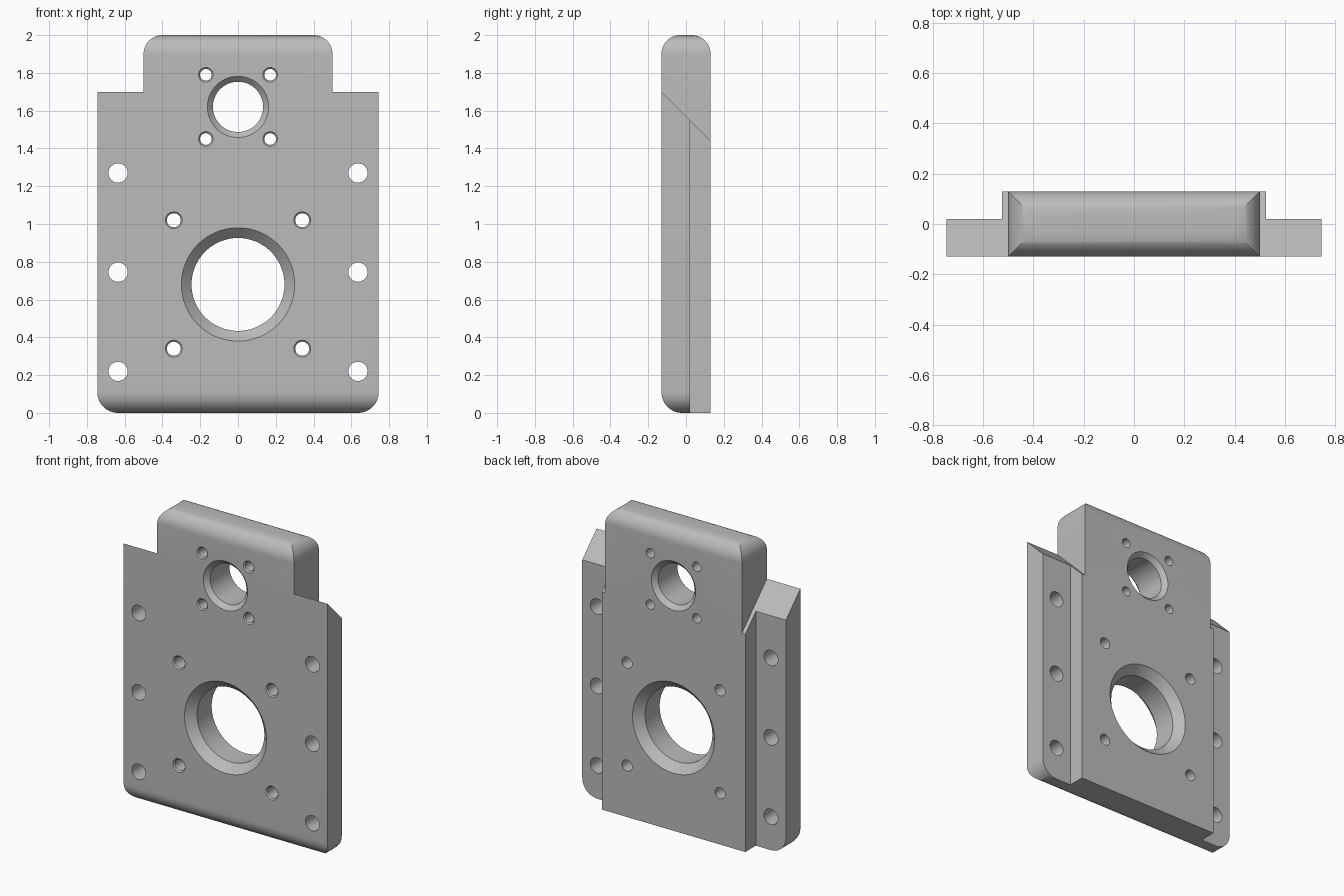
import bpy, bmesh, math
from mathutils import Matrix

cube = bpy.data.objects.get("Cube")
if cube:
    bpy.data.objects.remove(cube, do_unlink=True)

W, T, H = 0.745, 0.13, 2.0      # half width, half thickness, height
TAB, CORE, STEP = 0.5, 0.525, 0.02

steel = bpy.data.materials.new("plain_grey")
steel.use_nodes = True
grey = (0.5, 0.5, 0.5, 1)
steel.diffuse_color = grey
steel.node_tree.nodes["Principled BSDF"].inputs["Base Color"].default_value = grey


def make(name, bm):
    bmesh.ops.recalc_face_normals(bm, faces=bm.faces)
    mesh = bpy.data.meshes.new(name)
    bm.to_mesh(mesh)
    bm.free()
    mesh.materials.append(steel)
    obj = bpy.data.objects.new(name, mesh)
    bpy.context.collection.objects.link(obj)
    return obj


def prism(name, yz, x0, x1):
    """Extrude a side profile along x."""
    bm = bmesh.new()
    face = bm.faces.new([bm.verts.new((x0, y, z)) for y, z in yz])
    new = bmesh.ops.extrude_face_region(bm, geom=[face])["geom"]
    bmesh.ops.translate(bm, vec=(x1 - x0, 0, 0),
                        verts=[v for v in new if isinstance(v, bmesh.types.BMVert)])
    return make(name, bm)


def drill(name, x, z, profile, seg):
    """Revolved cutter along y from (y, radius) pairs."""
    bm = bmesh.new()
    rings = [[bm.verts.new((x + r * math.cos(2 * math.pi * i / seg), y,
                            z + r * math.sin(2 * math.pi * i / seg)))
              for i in range(seg)] for y, r in profile]
    for a, b in zip(rings, rings[1:]):
        for i in range(seg):
            j = (i + 1) % seg
            bm.faces.new((a[i], a[j], b[j], b[i]))
    bm.faces.new(rings[0])
    bm.faces.new(rings[-1])
    return make(name, bm)


def cut(target, cutter):
    cutter.hide_render = True
    mod = target.modifiers.new("cut", 'BOOLEAN')
    mod.operation, mod.solver, mod.object = 'DIFFERENCE', 'EXACT', cutter
    bpy.context.view_layer.objects.active = target
    bpy.ops.object.modifier_apply(modifier=mod.name)
    bpy.data.objects.remove(cutter, do_unlink=True)


def round_corners(obj, x, z, radius):
    bm = bmesh.new()
    bm.from_mesh(obj.data)
    edges = [e for e in bm.edges if all(
        abs(abs(v.co.x) - x) < 1e-3 and abs(v.co.z - z) < 1e-3 for v in e.verts)]
    bmesh.ops.bevel(bm, geom=edges, offset=radius, segments=12,
                    profile=0.5, affect='EDGES', clamp_overlap=False)
    bm.to_mesh(obj.data)
    bm.free()


# Plate blank
plate = prism("mounting_plate", [(-T, 0), (T, 0), (T, H), (-T, H)], -W, W)

# Sloped shoulders beside the tab, and stepped side flanges
for s in (-1, 1):
    cut(plate, prism("shoulder_cutter",
                     [(-0.2, 1.77), (0.2, 1.37), (0.2, 2.2), (-0.2, 2.2)], s * TAB, s))
    cut(plate, prism("flange_cutter",
                     [(STEP, -0.1), (0.3, -0.1), (0.3, 2.1), (STEP, 2.1)], s * CORE, s))

# Rounded top of the tab and bottom of the flanges
round_corners(plate, TAB, H, 0.1)
round_corners(plate, W, 0, 0.11)


# Two bores, chamfered on both faces
def bore(z, r, c):
    e = 0.02
    cut(plate, drill("bore_cutter", 0, z,
                     [(-T - e, r + c + e), (-T + c, r), (T - c, r), (T + e, r + c + e)], 64))


bore(0.68, 0.246, 0.054)
bore(1.62, 0.133, 0.029)


# Bolt holes around the bores, chamfered at the front
def bolts(z, d, r, c):
    for sx in (-1, 1):
        for sz in (-1, 1):
            cut(plate, drill("bolt_cutter", sx * d, z + sz * d,
                             [(-T - c, r + 2 * c), (-T + c, r), (T + 0.05, r)], 24))


bolts(0.68, 0.34, 0.037, 0.008)
bolts(1.62, 0.17, 0.031, 0.008)

# Plain flange holes
for sx in (-1, 1):
    for z in (0.22, 0.745, 1.27):
        cut(plate, drill("flange_hole_cutter", sx * 0.635, z, [(-0.2, 0.051), (0.2, 0.051)], 32))

bpy.ops.object.select_all(action='DESELECT')
plate.select_set(True)
bpy.context.view_layer.objects.active = plate
bpy.ops.object.shade_smooth_by_angle(angle=math.radians(30))
